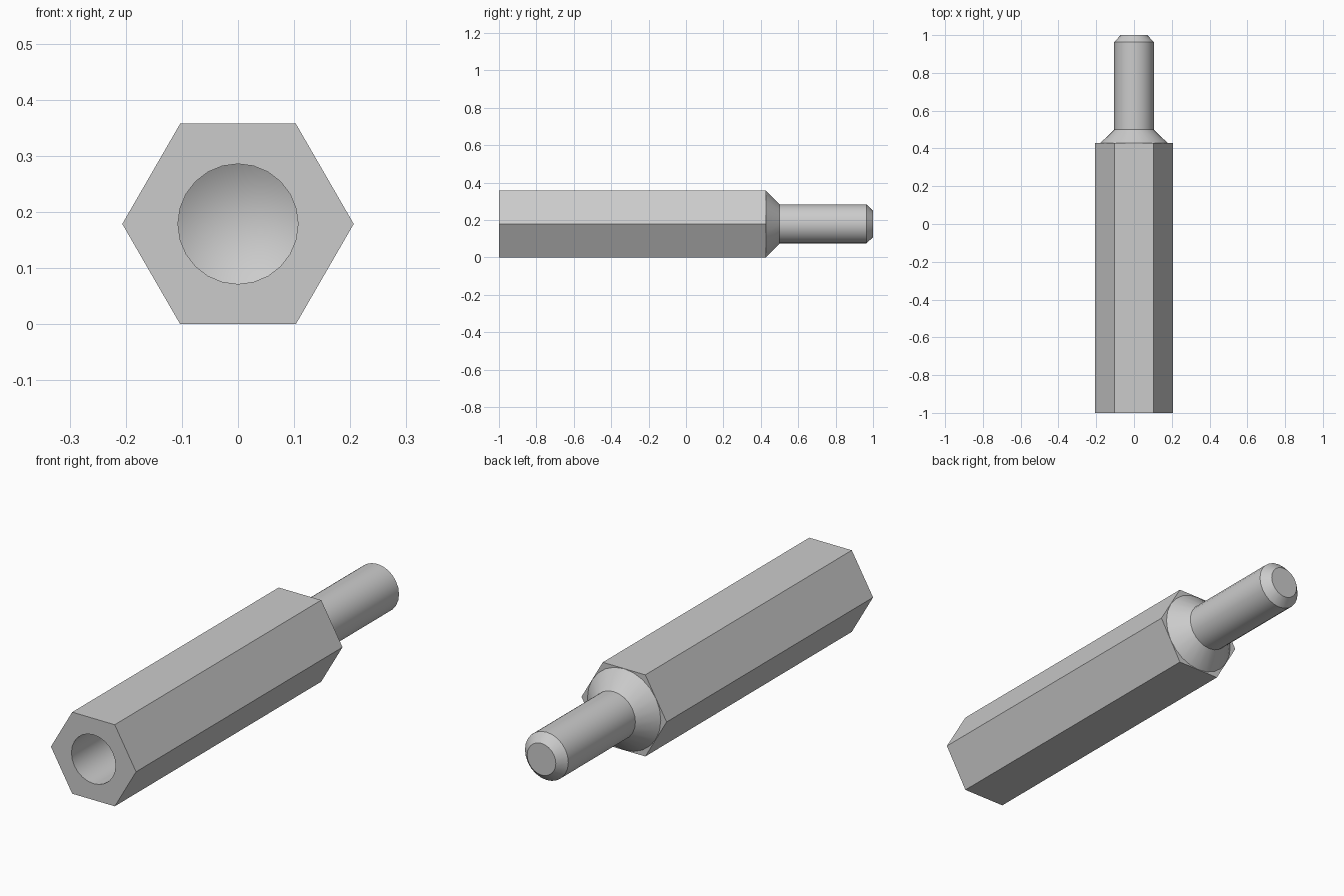
import bpy, bmesh, math

if "Cube" in bpy.data.objects:
    bpy.data.objects.remove(bpy.data.objects["Cube"], do_unlink=True)

SIDES = 24
HALF_FLATS = 0.1786          # centre to flat of the hexagon
CORNER = HALF_FLATS / math.cos(math.pi / 6)
FRONT, SHOULDER = -1.0, 0.4286

steel = bpy.data.materials.new("Grey steel")
steel.use_nodes = True
steel.diffuse_color = (0.6, 0.6, 0.6, 1)
steel.node_tree.nodes["Principled BSDF"].inputs["Base Color"].default_value = (0.6, 0.6, 0.6, 1)

bm = bmesh.new()


def ring(y, radius, count):
    """Closed loop of vertices around the long axis."""
    return [bm.verts.new((radius * math.cos(2 * math.pi * i / count), y,
                          HALF_FLATS + radius * math.sin(2 * math.pi * i / count)))
            for i in range(count)]


def skin(a, b):
    """Wall of quads between two equal loops."""
    for i in range(len(a)):
        j = (i + 1) % len(a)
        bm.faces.new((a[i], a[j], b[j], b[i]))


def loop_edges(loop):
    return [bm.edges.get((v, loop[i - 1])) for i, v in enumerate(loop)]


def lathe(profile):
    """Rings following (y, radius) points; returns first and last ring."""
    rings = [ring(y, r, SIDES) for y, r in profile]
    for a, b in zip(rings, rings[1:]):
        skin(a, b)
    return rings[0], rings[-1]


# Hexagonal sleeve
hex_front, hex_back = ring(FRONT, CORNER, 6), ring(SHOULDER, CORNER, 6)
skin(hex_front, hex_back)

# Blind bore with a drill-point end
bore_mouth, bore_end = lathe([(FRONT, 0.107), (-0.43, 0.107)])
tip = bm.verts.new((0, -0.368, HALF_FLATS))
for i, v in enumerate(bore_end):
    bm.faces.new((v, bore_end[i - 1], tip))

# Conical neck, stud and chamfered end
neck, stud_end = lathe([(SHOULDER, 0.178), (0.5, 0.105), (0.9643, 0.105), (1.0, 0.0695)])
bm.faces.new(stud_end)

# Flat hexagon ends around the bore and the neck
for outer, inner in ((hex_front, bore_mouth), (hex_back, neck)):
    bmesh.ops.triangle_fill(bm, use_beauty=True, use_dissolve=False,
                            edges=loop_edges(outer) + loop_edges(inner))

bmesh.ops.recalc_face_normals(bm, faces=bm.faces)
mesh = bpy.data.meshes.new("hex_standoff")
bm.to_mesh(mesh)
bm.free()
mesh.materials.append(steel)

standoff = bpy.data.objects.new("hex_standoff", mesh)
bpy.context.collection.objects.link(standoff)
bpy.ops.object.select_all(action='DESELECT')
standoff.select_set(True)
bpy.context.view_layer.objects.active = standoff
bpy.ops.object.shade_smooth_by_angle(angle=math.radians(25))
